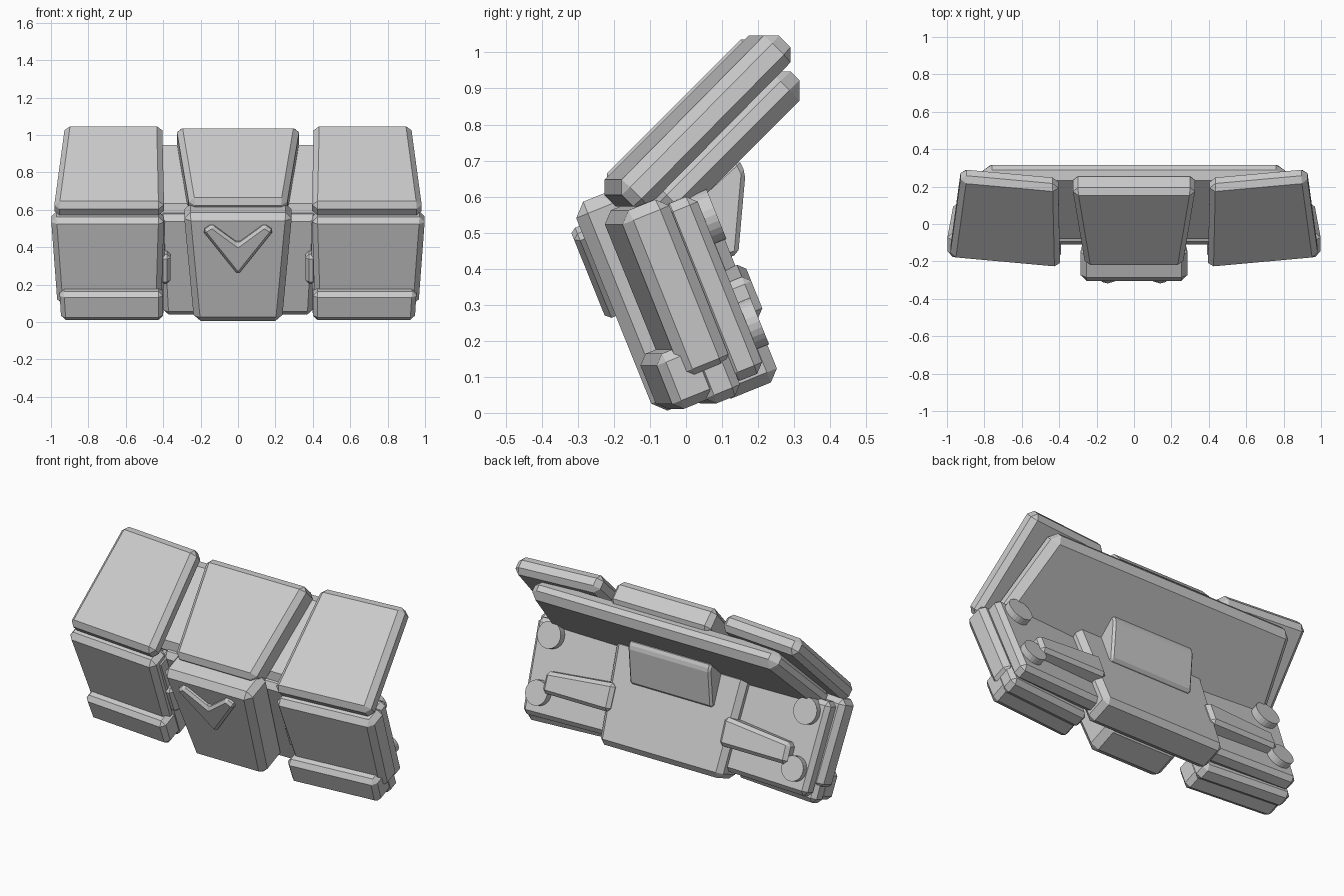
import bpy, bmesh, math
from mathutils import Vector

cube = bpy.data.objects.get("Cube")
if cube:
    bpy.data.objects.remove(cube, do_unlink=True)

grey = bpy.data.materials.new("light_grey")
grey.use_nodes = True
colour = (0.6, 0.6, 0.6, 1)
grey.diffuse_color = colour
grey.node_tree.nodes["Principled BSDF"].inputs["Base Color"].default_value = colour


def frame(angle):
    """Up axis leaning back by the angle, and the outward front axis."""
    a = math.radians(angle)
    up = Vector((0, math.sin(a), math.cos(a)))
    return up, Vector((0, -up.z, up.y))


UPPER = frame(45)
LOWER = frame(-22)
YAW = 0.09      # side panels sweep back towards their outer ends
YAW_CENTRE = 0.7


def finish(name, bm, bevel, mirror):
    bmesh.ops.recalc_face_normals(bm, faces=bm.faces)
    mesh = bpy.data.meshes.new(name)
    bm.to_mesh(mesh)
    bm.free()
    mesh.materials.append(grey)
    obj = bpy.data.objects.new(name, mesh)
    bpy.context.collection.objects.link(obj)
    if bevel:
        mod = obj.modifiers.new("chamfer", 'BEVEL')
        mod.width = bevel
        mod.segments = 1
        mod.limit_method = 'ANGLE'
        mod.angle_limit = math.radians(25)
    if mirror:
        obj.modifiers.new("mirror", 'MIRROR')
    return obj


def prism(name, rings, bevel, mirror=False):
    """Solid between two matching rings of points."""
    bm = bmesh.new()
    a, b = [[bm.verts.new(p) for p in ring] for ring in rings]
    bm.faces.new(a)
    bm.faces.new(b)
    for i in range(len(a)):
        j = (i + 1) % len(a)
        bm.faces.new((a[i], a[j], b[j], b[i]))
    return finish(name, bm, bevel, mirror)


def slab(name, axes, outline, back, front, bevel=0.03, mirror=False, yaw=0.0):
    """Outline in (x, up), given thickness along the front axis."""
    up, out = axes
    rings = []
    for n in (back, front):
        ring = [Vector((x, 0, 0)) + up * u + out * n for x, u in outline]
        for p in ring:
            p.y += yaw * (p.x - YAW_CENTRE)
        rings.append(ring)
    return prism(name, rings, bevel, mirror)


def trapezoid(low, high, u0, u1):
    return [(-low, u0), (low, u0), (high, u1), (-high, u1)]


# Upper flap: backing board with three panels
slab("upper_backing_board", UPPER, trapezoid(0.9, 0.8, 0.35, 0.875), 0.39, 0.505, 0.04)
slab("upper_centre_panel", UPPER, trapezoid(0.26, 0.33, 0.285, 0.87), 0.48, 0.625, 0.03)
slab("upper_side_panel", UPPER,
     [(0.395, 0.285), (0.985, 0.285), (0.925, 0.91), (0.405, 0.91)],
     0.495, 0.6, 0.03, True, YAW)

# Lower centre: front block, rear block and wedge under the flap
slab("lower_centre_block", LOWER, trapezoid(0.235, 0.29, 0.025, 0.65), -0.12, 0.08, 0.035)
slab("rear_centre_block", LOWER, trapezoid(0.4, 0.43, -0.01, 0.57), -0.28, -0.1, 0.03)
profile = [(0.08, 0.42), (0.145, 0.44), (0.165, 0.665), (0.145, 0.705), (0.03, 0.6)]
prism("rear_wedge", [[(x, y, z) for y, z in profile] for x in (-0.27, 0.27)], 0.012)

# Raised chevron on the front block
slab("front_chevron", LOWER,
     [(0, 0.31), (0.19, 0.565), (0.14, 0.6), (0, 0.49), (-0.14, 0.6), (-0.19, 0.565)],
     0.06, 0.108, 0.015)

# Lower side pieces
slab("lower_side_panel", LOWER,
     [(0.41, 0.085), (0.965, 0.085), (1.0, 0.59), (0.395, 0.59)],
     -0.15, -0.01, 0.03, True, YAW)
slab("lower_side_base", LOWER,
     [(0.4, 0.0), (0.945, 0.0), (0.975, 0.56), (0.39, 0.56)],
     -0.15, -0.045, 0.025, True, YAW)
slab("lower_side_back", LOWER,
     [(0.36, 0.03), (0.93, 0.03), (0.96, 0.56), (0.36, 0.56)],
     -0.24, -0.14, 0.025, True, YAW / 2)
slab("lower_bumper", LOWER,
     [(0.4, 0.02), (0.945, 0.02), (0.955, 0.185), (0.4, 0.185)],
     -0.09, 0.045, 0.025, True, YAW)
slab("rear_bar", LOWER,
     [(0.36, 0.17), (0.8, 0.17), (0.8, 0.29), (0.36, 0.33)],
     -0.305, -0.2, 0.02, True)
slab("inner_hinge", LOWER,
     [(0.36, 0.2), (0.42, 0.2), (0.42, 0.37), (0.36, 0.37)],
     -0.15, -0.03, 0.02, True)


# Round pegs on the back of the lower side pieces
def peg(name, x, u, radius):
    steps = [math.tau * i / 24 for i in range(24)]
    outline = [(x + radius * math.cos(t), u + radius * math.sin(t)) for t in steps]
    slab(name, LOWER, outline, -0.285, -0.2, 0, True)


peg("upper_peg", 0.84, 0.48, 0.075)
peg("lower_peg", 0.84, 0.16, 0.07)
